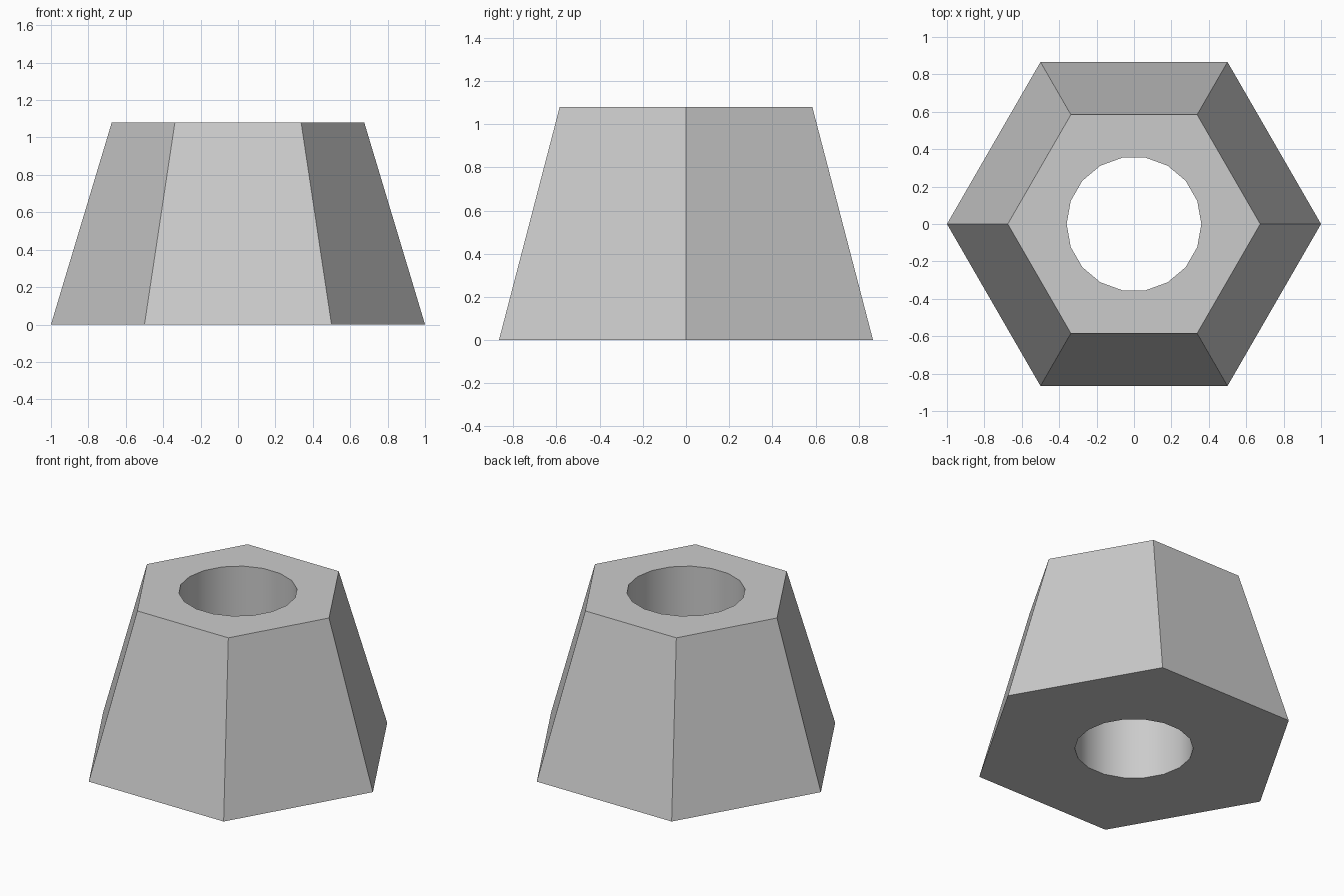
import bpy
import bmesh
from mathutils import Matrix, Vector

cube = bpy.data.objects.get("Cube")
if cube:
    bpy.data.objects.remove(cube, do_unlink=True)

HEIGHT = 1.08
BASE_RADIUS, TOP_RADIUS = 1.0, 0.675
BORE_RADIUS = 0.36

# Single grey material
grey = bpy.data.materials.new("light grey")
grey.use_nodes = True
colour = (0.6, 0.6, 0.6, 1)
grey.diffuse_color = colour
grey.node_tree.nodes["Principled BSDF"].inputs["Base Color"].default_value = colour


def add_wall(bm, sides, bottom, top):
    """Open ring of upright faces with its first corner on the +x axis."""
    verts = bmesh.ops.create_cone(
        bm, cap_ends=False, segments=sides, radius1=bottom, radius2=top,
        depth=HEIGHT, matrix=Matrix.Translation((0, 0, HEIGHT / 2)))["verts"]
    corner = max(verts, key=lambda v: (v.co.z, v.co.x))
    turn = Vector((1, 0)).angle_signed(corner.co.xy)
    bmesh.ops.rotate(bm, verts=verts, matrix=Matrix.Rotation(turn, 3, "Z"))
    return list({f for v in verts for f in v.link_faces})


bm = bmesh.new()

# Tapered hexagonal outside and round straight bore
add_wall(bm, 6, BASE_RADIUS, TOP_RADIUS)
for face in add_wall(bm, 18, BORE_RADIUS, BORE_RADIUS):
    face.smooth = True

# Flat ends around the bore
for z, up in ((0, -1), (HEIGHT, 1)):
    rim = [e for e in bm.edges if all(abs(v.co.z - z) < 1e-4 for v in e.verts)]
    bmesh.ops.triangle_fill(bm, edges=rim, use_beauty=True, normal=(0, 0, up))

bmesh.ops.recalc_face_normals(bm, faces=bm.faces)

mesh = bpy.data.meshes.new("hexagonal_block")
bm.to_mesh(mesh)
bm.free()
mesh.materials.append(grey)
block = bpy.data.objects.new("hexagonal_block", mesh)
bpy.context.collection.objects.link(block)

# Smooth the bore only, keep its rims crisp
bpy.context.view_layer.objects.active = block
block.select_set(True)
bpy.ops.object.shade_smooth_by_angle(angle=0.6)
